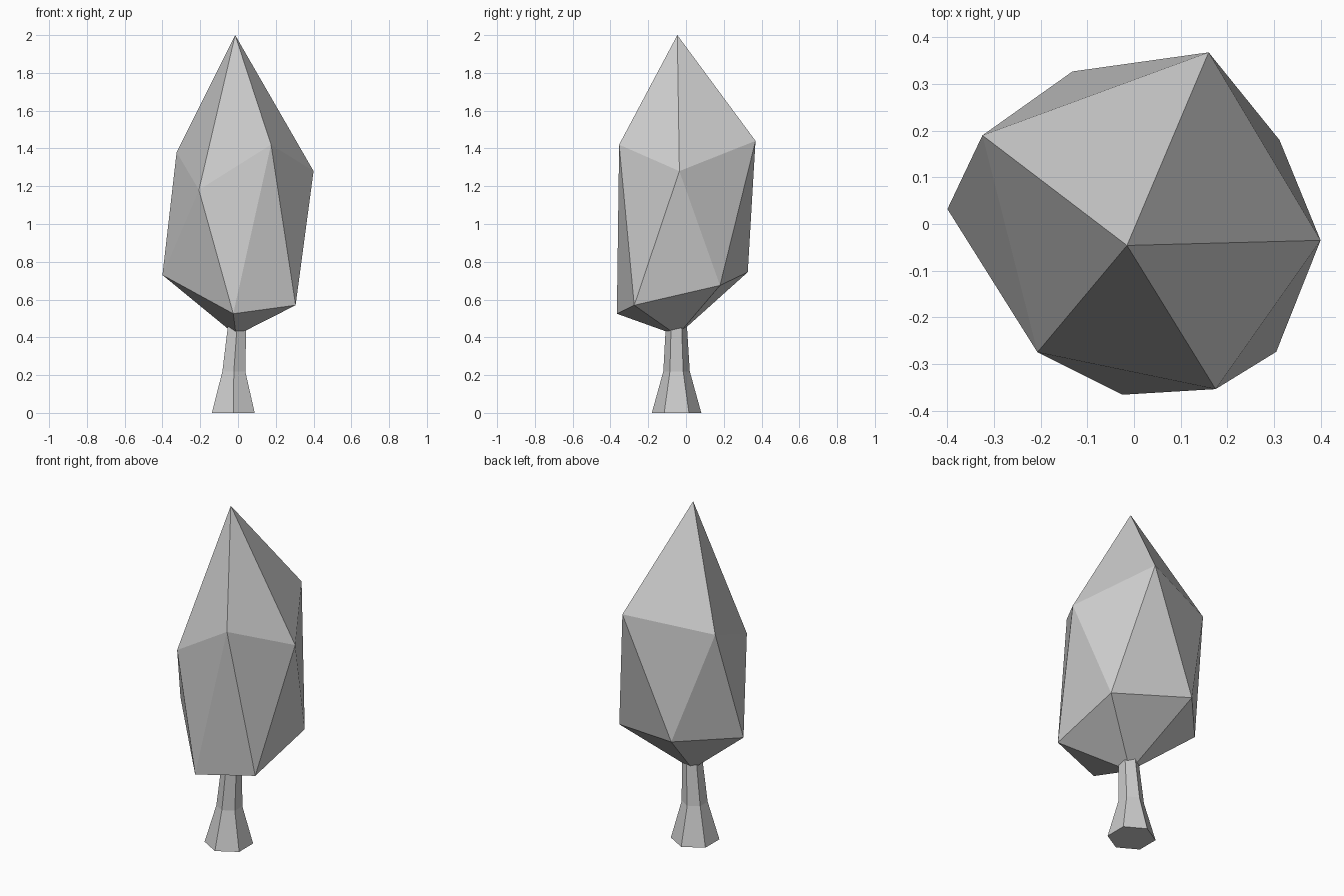
import bpy, math

if "Cube" in bpy.data.objects:
    bpy.data.objects.remove(bpy.data.objects["Cube"])


def make_object(name, verts, faces):
    mesh = bpy.data.meshes.new(name)
    mesh.from_pydata(verts, [], faces)
    obj = bpy.data.objects.new(name, mesh)
    bpy.context.collection.objects.link(obj)
    return obj


# Crown: uneven icosahedron stretched upward (tip, two staggered rings, base)
tip = (-0.015, -0.046, 2.0)
upper = [(0.16, 0.368, 1.44), (0.40, -0.035, 1.28), (0.175, -0.354, 1.42),
         (-0.207, -0.275, 1.18), (-0.325, 0.19, 1.38)]
lower = [(0.312, 0.18, 0.675), (0.305, -0.274, 0.57), (-0.025, -0.366, 0.525),
         (-0.40, 0.032, 0.73), (-0.132, 0.327, 0.745)]
base = (-0.01, -0.046, 0.41)

faces = []
for i in range(5):
    j = (i + 1) % 5
    u0, u1, l0, l1 = 1 + i, 1 + j, 6 + i, 6 + j
    faces += [(0, u1, u0), (u0, u1, l0), (u1, l1, l0), (11, l0, l1)]
make_object("crown", [tip] + upper + lower + [base], faces)

# Trunk: six-sided rings flaring toward the ground
SIDES = 6
rings = [(-0.025, -0.05, 0.0, 0.131), (-0.022, -0.05, 0.22, 0.070),
         (-0.005, -0.051, 0.46, 0.056)]
verts = []
for cx, cy, z, r in rings:
    for k in range(SIDES):
        a = math.radians(30 + 60 * k)
        verts.append((cx + r * math.cos(a), cy + r * math.sin(a), z))
faces = [tuple(reversed(range(SIDES))), tuple(range(2 * SIDES, 3 * SIDES))]
for s in range(len(rings) - 1):
    for k in range(SIDES):
        n = (k + 1) % SIDES
        faces.append((s * SIDES + k, s * SIDES + n,
                      (s + 1) * SIDES + n, (s + 1) * SIDES + k))
make_object("trunk", verts, faces)
